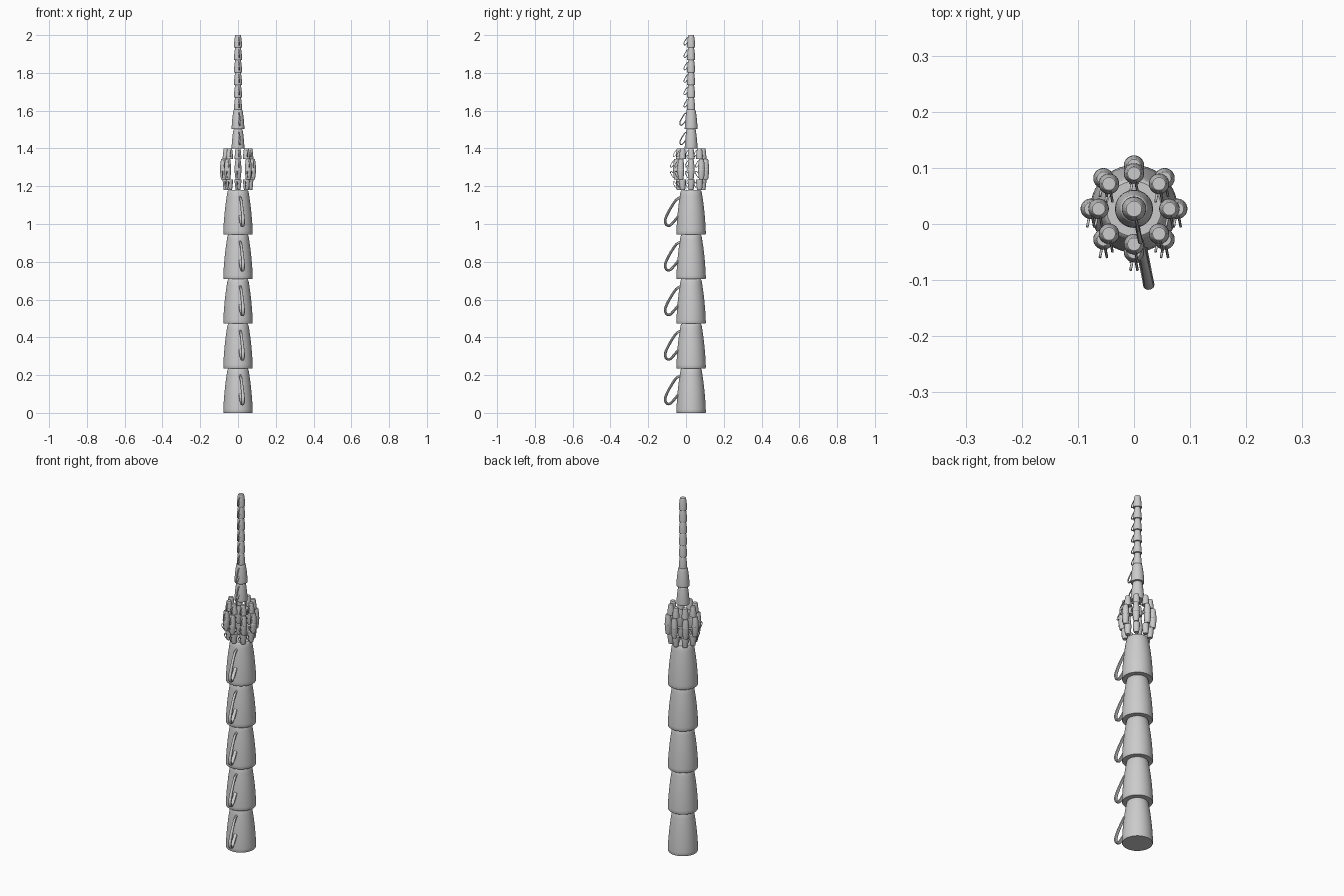
import bpy, bmesh, math

if "Cube" in bpy.data.objects:
    bpy.data.objects.remove(bpy.data.objects["Cube"])

AXIS_Y = 0.027      # stack axis
H = 0.236           # height of the full-size cup
SKEW = math.radians(11)


def cup_mesh():
    bm = bmesh.new()
    # body: overturned cup, mouth down
    profile = [(0.076, 0), (0.078, 0.004), (0.0775, 0.02), (0.0755, 0.06), (0.0715, 0.11),
               (0.066, 0.16), (0.0595, 0.205), (0.056, 0.226), (0.053, 0.233), (0.049, H)]
    n = 40
    rings = [[bm.verts.new((r * math.cos(2 * math.pi * i / n),
                            r * math.sin(2 * math.pi * i / n), z)) for i in range(n)]
             for r, z in profile]
    skin(bm, rings)

    # handle: flattened strap swept along an ear-shaped path
    ctrl = [(0.054, 0.199), (0.080, 0.184), (0.106, 0.147), (0.129, 0.106), (0.140, 0.075),
            (0.134, 0.053), (0.117, 0.047), (0.098, 0.063), (0.068, 0.098)]
    path = smooth_path(ctrl, 3)
    direction = (math.sin(SKEW), -math.cos(SKEW))
    side = (math.cos(SKEW), math.sin(SKEW))
    rings = []
    for k, (d, z) in enumerate(path):
        a, b = path[max(k - 1, 0)], path[min(k + 1, len(path) - 1)]
        td, tz = b[0] - a[0], b[1] - a[1]
        length = math.hypot(td, tz)
        nd, nz = tz / length, -td / length
        half_w = 0.006 + 0.004 * min(1, k / (len(path) * 0.5))
        ring = []
        for i in range(10):
            t = 2 * math.pi * i / 10
            w, h = half_w * math.cos(t), 0.0068 * math.sin(t)
            dd = d + nd * h
            ring.append(bm.verts.new((direction[0] * dd + side[0] * w,
                                      direction[1] * dd + side[1] * w, z + nz * h)))
        rings.append(ring)
    skin(bm, rings)
    bmesh.ops.recalc_face_normals(bm, faces=bm.faces)
    me = bpy.data.meshes.new("cup")
    bm.to_mesh(me)
    bm.free()
    return me


def skin(bm, rings):
    n = len(rings[0])
    for a, b in zip(rings, rings[1:]):
        for i in range(n):
            j = (i + 1) % n
            bm.faces.new((a[i], a[j], b[j], b[i]))
    bm.faces.new(rings[0][::-1])
    bm.faces.new(rings[-1])


def smooth_path(p, steps):
    # Catmull-Rom interpolation
    out = []
    for i in range(len(p) - 1):
        q = [p[max(i - 1, 0)], p[i], p[i + 1], p[min(i + 2, len(p) - 1)]]
        for s in range(steps):
            t = s / steps
            out.append(tuple(0.5 * (2 * q[1][c] + (q[2][c] - q[0][c]) * t
                       + (2 * q[0][c] - 5 * q[1][c] + 4 * q[2][c] - q[3][c]) * t * t
                       + (3 * q[1][c] - q[0][c] - 3 * q[2][c] + q[3][c]) * t ** 3)
                       for c in (0, 1)))
    return out + [p[-1]]


mesh = cup_mesh()


def add_cup(name, x, y, z, height, upright=False):
    ob = bpy.data.objects.new(name, mesh)
    bpy.context.collection.objects.link(ob)
    s = height / H
    ob.scale = (s, s, s)
    ob.location = (x, AXIS_Y + y, z + (height if upright else 0))
    if upright:
        ob.rotation_euler = (0, math.pi, 0)
    return ob


# column of large cups
for i in range(5):
    first = add_cup(f"large_cup_{i + 1}", 0, 0, i * H, H)

# barrel of small cups: eight stacks, bulging in the middle
tier = 0.055
for level, radius in enumerate((0.063, 0.077, 0.077, 0.063)):
    for k in range(8):
        a = k * math.pi / 4
        add_cup(f"ring_cup_{level + 1}_{k + 1}", radius * math.cos(a), radius * math.sin(a),
                1.18 + level * tier, tier, upright=level < 2)

# spire of medium then small cups
z = 1.40
for i, h in enumerate([0.1025] * 2 + [0.395 / 6] * 6):
    add_cup(f"spire_cup_{i + 1}", 0, 0, z, h)
    z += h

# smooth shading with crisp rims (shared mesh)
bpy.context.view_layer.objects.active = first
first.select_set(True)
bpy.ops.object.shade_smooth_by_angle(angle=math.radians(35))
